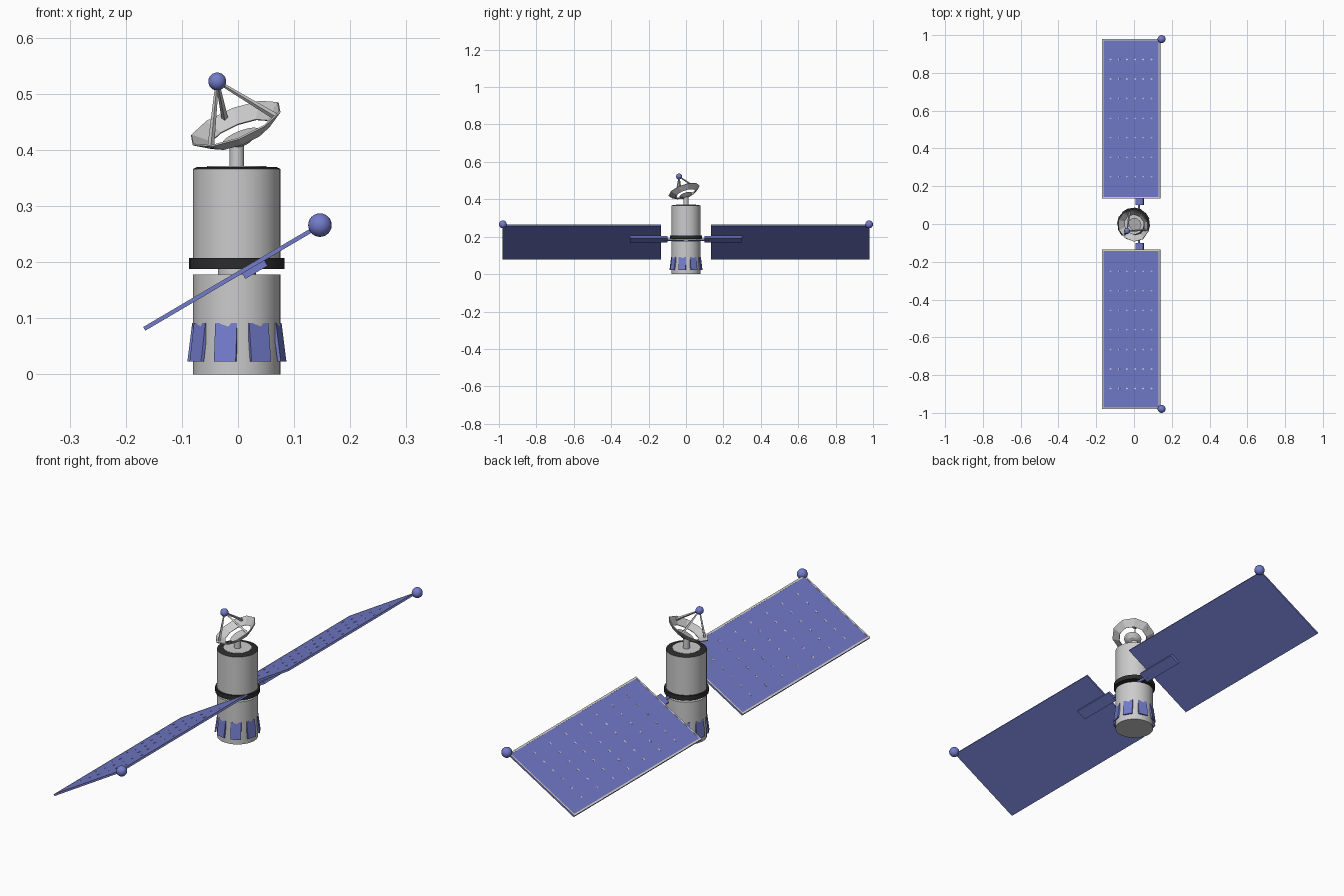
import bpy, bmesh, math
from mathutils import Vector, Matrix

cube = bpy.data.objects.get("Cube")
if cube:
    bpy.data.objects.remove(cube)


def material(name, r, g, b):
    m = bpy.data.materials.new(name)
    m.use_nodes = True
    m.diffuse_color = (r, g, b, 1)
    m.node_tree.nodes["Principled BSDF"].inputs["Base Color"].default_value = (r, g, b, 1)
    return m


GREY = material("light grey", 0.6, 0.6, 0.6)
BLUE = material("panel blue", 0.17, 0.2, 0.6)
BLACK = material("dark trim", 0.025, 0.025, 0.025)
CREAM = material("cream line", 0.72, 0.7, 0.64)
CX = -0.002                      # body axis


def make(name, bm, mat, matrix=Matrix(), smooth=False):
    bmesh.ops.recalc_face_normals(bm, faces=bm.faces)
    me = bpy.data.meshes.new(name)
    bm.to_mesh(me)
    bm.free()
    me.materials.append(mat)
    ob = bpy.data.objects.new(name, me)
    bpy.context.collection.objects.link(ob)
    ob.matrix_world = matrix
    if smooth:
        bpy.ops.object.select_all(action='DESELECT')
        ob.select_set(True)
        bpy.context.view_layer.objects.active = ob
        bpy.ops.object.shade_smooth_by_angle(angle=math.radians(35))
    return ob


def add_box(bm, centre, size):
    m = Matrix.Translation(centre) @ Matrix.Diagonal((*size, 1))
    return bmesh.ops.create_cube(bm, size=1, matrix=m)["verts"]


def tube(name, a, b, r1, r2, mat, sides=32, smooth=True, caps=True):
    a, b = Vector(a), Vector(b)
    bm = bmesh.new()
    bmesh.ops.create_cone(bm, cap_ends=caps, segments=sides, radius1=r1, radius2=r2,
                          depth=(b - a).length)
    rot = Vector((0, 0, 1)).rotation_difference(b - a).to_matrix().to_4x4()
    return make(name, bm, mat, Matrix.Translation((a + b) / 2) @ rot, smooth)


def ball(name, centre, r):
    bm = bmesh.new()
    bmesh.ops.create_uvsphere(bm, u_segments=20, v_segments=12, radius=r)
    make(name, bm, BLUE, Matrix.Translation(centre), True)


def stack(name, z1, z2, r1, r2, mat):
    return tube(name, (CX, 0, z1), (CX, 0, z2), r1, r2, mat)


# Body
stack("lower_body", 0, 0.178, 0.078, 0.078, GREY)
stack("neck", 0.176, 0.19, 0.034, 0.034, GREY)
stack("collar", 0.188, 0.207, 0.085, 0.085, BLACK)
stack("upper_body", 0.2, 0.366, 0.078, 0.078, GREY)
stack("top_trim", 0.366, 0.37, 0.078, 0.07, BLACK)
stack("top_cap", 0.367, 0.371, 0.053, 0.053, GREY)
stack("mast", 0.365, 0.412, 0.013, 0.013, GREY)

# Flared plates round the base
for i in range(8):
    bm = bmesh.new()
    for v in add_box(bm, (0.074, 0, 0.0575), (0.006, 0.04, 0.069)):
        if v.co.z < 0.05:
            v.co.x += 0.009
    turn = Matrix.Rotation(math.radians(-104.5 + 45 * i), 4, 'Z')
    make(f"base_plate_{i + 1}", bm, BLUE, Matrix.Translation((CX, 0, 0)) @ turn)

# Tilted dish with hub, struts and feed
axis = Vector((-0.4, -0.35, 1)).normalized()
rim = Vector((-0.004, -0.01, 0.446))
feed = Vector((-0.037, -0.037, 0.522))
dish = tube("dish", rim - axis * 0.022, rim, 0.058, 0.088, GREY, 10, False, False)
shell = dish.modifiers.new("thickness", 'SOLIDIFY')
shell.thickness = 0.003
tube("dish_hub", rim - axis * 0.038, rim - axis * 0.026, 0.016, 0.036, GREY, 16, False)
side = axis.cross(Vector((1, -1, 0))).normalized()
for i in range(3):
    out = Matrix.Rotation(math.radians(120 * i), 3, axis) @ side
    if side.x > 0:
        out = -out
    tube(f"feed_strut_{i + 1}", rim + out * 0.076 - axis * 0.008, feed, 0.006, 0.003,
         GREY, 4, False)
ball("feed", feed, 0.016)

# Solar wings, built in their own tilted plane
wing = Matrix.Translation((-0.014, 0, 0.171)) @ Matrix.Rotation(math.radians(-30.5), 4, 'Y')
LENGTH, WIDTH, MID = 0.845, 0.355, 0.5575
for label, s in (("right", -1), ("left", 1)):
    label = "front" if s < 0 else "back"
    bm = bmesh.new()
    add_box(bm, (0, s * MID, 0), (WIDTH, LENGTH, 0.007))
    make(f"{label}_solar_panel", bm, BLUE, wing)

    bm = bmesh.new()
    for e in (-1, 1):
        add_box(bm, (e * (WIDTH / 2 - 0.004), s * MID, 0.0036), (0.007, LENGTH, 0.001))
        add_box(bm, (0, s * MID + e * (LENGTH / 2 - 0.004), 0.0036), (WIDTH, 0.007, 0.001))
    make(f"{label}_panel_border", bm, CREAM, wing)

    # Cell marks
    bm = bmesh.new()
    for row in range(7):
        for col in range(6):
            spot = ((col - 2.5) * 0.05, s * (0.25 + row * 0.1035), 0.0036)
            add_box(bm, spot, (0.012, 0.003, 0.001))
            add_box(bm, spot, (0.003, 0.009, 0.0008))
    make(f"{label}_cell_marks", bm, CREAM, wing)

    bm = bmesh.new()
    add_box(bm, (0.046, s * 0.2, -0.009), (0.046, 0.2, 0.011))
    make(f"{label}_wing_arm", bm, BLUE, wing)
    ball(f"{label}_tip_ball", (0.146, s * 0.979, 0.266), 0.021)

tube("wing_axle", (0.027, -0.12, 0.184), (0.027, 0.12, 0.184), 0.006, 0.006, BLUE, 12)
